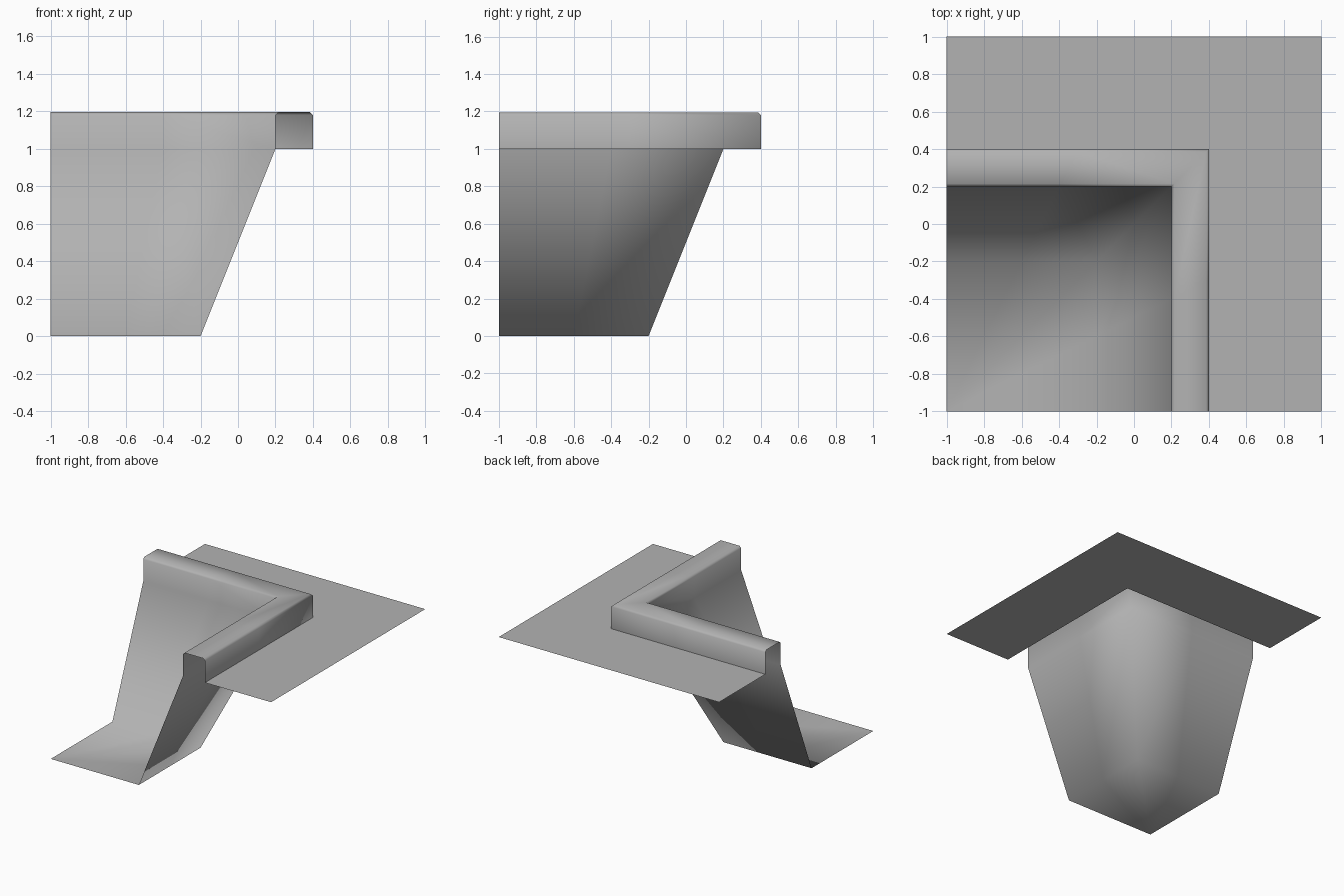
import bpy
import bmesh

cube = bpy.data.objects.get("Cube")
if cube:
    bpy.data.objects.remove(cube, do_unlink=True)

# One concrete grey throughout
GREY = (0.45, 0.45, 0.45, 1.0)
concrete = bpy.data.materials.new("concrete_grey")
concrete.use_nodes = True
concrete.diffuse_color = GREY
concrete.node_tree.nodes["Principled BSDF"].inputs["Base Color"].default_value = GREY


def corner_path(d, steps):
    """Points along an L-shaped path whose mitred corner is at (d, d)."""
    leg = [-1 + (d + 1) * i / steps for i in range(steps + 1)]
    return [(d, y) for y in leg] + [(x, d) for x in reversed(leg[:-1])]


def sweep(name, profile, smooth, steps=2):
    """Sweep an (offset, height) profile around the corner as an open sheet."""
    bm = bmesh.new()
    rows = [[bm.verts.new((x, y, z)) for x, y in corner_path(d, steps)]
            for d, z in profile]
    for a, b in zip(rows, rows[1:]):
        for j in range(len(a) - 1):
            bm.faces.new((a[j], b[j], b[j + 1], a[j + 1]))
    # Collapse the floor's far corner to one point
    bmesh.ops.remove_doubles(bm, verts=bm.verts[:], dist=0.0001)
    for face in bm.faces:
        face.smooth = smooth
    mesh = bpy.data.meshes.new(name)
    bm.to_mesh(mesh)
    bm.free()
    mesh.materials.append(concrete)
    obj = bpy.data.objects.new(name, mesh)
    bpy.context.collection.objects.link(obj)
    return obj


FLOOR, INNER, OUTER = -0.2, 0.2, 0.4
GROUND, TOP, BEVEL = 1.0, 1.195, 0.015

# Floor, sloping bank and raised kerb with softened edges
sweep("channel_bank_and_kerb", [
    (-1, 0), (FLOOR, 0), (INNER, GROUND),
    (INNER, TOP - BEVEL), (INNER + BEVEL, TOP),
    (OUTER - BEVEL, TOP), (OUTER, TOP - BEVEL), (OUTER, GROUND),
], smooth=True)

# Flat ground around the outside of the kerb
sweep("ground_slab", [(OUTER, GROUND), (1, GROUND)], smooth=False)
